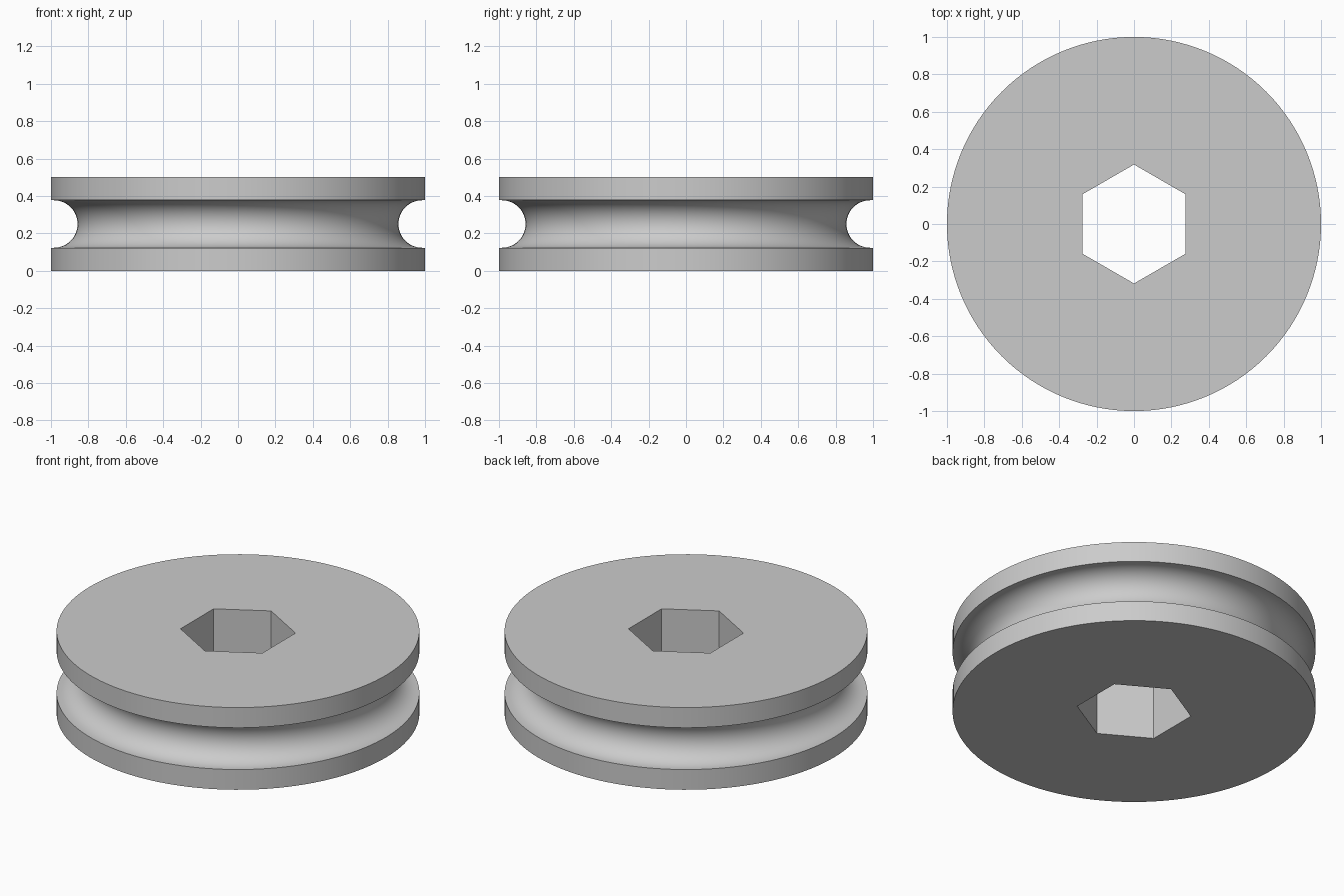
import bpy
import math

HEIGHT = 0.5
RADIUS = 1.0
GROOVE = 0.127       # groove radius
GROOVE_X = 0.985     # radial position of the groove centre
HEX_RADIUS = 0.318
SEGMENTS = 128
ARC_STEPS = 24

cube = bpy.data.objects.get("Cube")
if cube:
    bpy.data.objects.remove(cube, do_unlink=True)

grey = bpy.data.materials.new("light_grey")
grey.use_nodes = True
colour = (0.6, 0.6, 0.6, 1)
grey.diffuse_color = colour
grey.node_tree.nodes["Principled BSDF"].inputs["Base Color"].default_value = colour


def lathe(name, profile, sides, start=0.0):
    """Revolve (radius, z) points listed bottom to top into a capped solid."""
    verts, faces = [], []
    for r, z in profile:
        for i in range(sides):
            a = start + math.tau * i / sides
            verts.append((r * math.cos(a), r * math.sin(a), z))
    for k in range(len(profile) - 1):
        for i in range(sides):
            j = (i + 1) % sides
            a, b = k * sides, (k + 1) * sides
            faces.append((a + i, a + j, b + j, b + i))
    faces.append(tuple(reversed(range(sides))))
    faces.append(tuple(range(len(verts) - sides, len(verts))))
    mesh = bpy.data.meshes.new(name)
    mesh.from_pydata(verts, [], faces)
    mesh.materials.append(grey)
    obj = bpy.data.objects.new(name, mesh)
    bpy.context.collection.objects.link(obj)
    return obj


# Wheel rim profile with a half-round groove
mid = HEIGHT / 2
arc = []
for i in range(ARC_STEPS + 1):
    t = math.pi * i / ARC_STEPS
    arc.append((GROOVE_X - GROOVE * math.sin(t), mid - GROOVE * math.cos(t)))
profile = ([(RADIUS, 0), (RADIUS, mid - GROOVE)] + arc
           + [(RADIUS, mid + GROOVE), (RADIUS, HEIGHT)])
wheel = lathe("pulley_wheel", profile, SEGMENTS)

# Hexagonal bore through the centre
cutter = lathe("hex_cutter", [(HEX_RADIUS, -0.1), (HEX_RADIUS, HEIGHT + 0.1)], 6, math.pi / 2)
cutter.hide_render = True
bore = wheel.modifiers.new("hex_bore", "BOOLEAN")
bore.operation = "DIFFERENCE"
bore.solver = "EXACT"
bore.object = cutter

bpy.ops.object.select_all(action="DESELECT")
wheel.select_set(True)
bpy.context.view_layer.objects.active = wheel
bpy.ops.object.modifier_apply(modifier=bore.name)
bpy.data.objects.remove(cutter, do_unlink=True)
bpy.ops.object.shade_smooth_by_angle(angle=math.radians(30))
